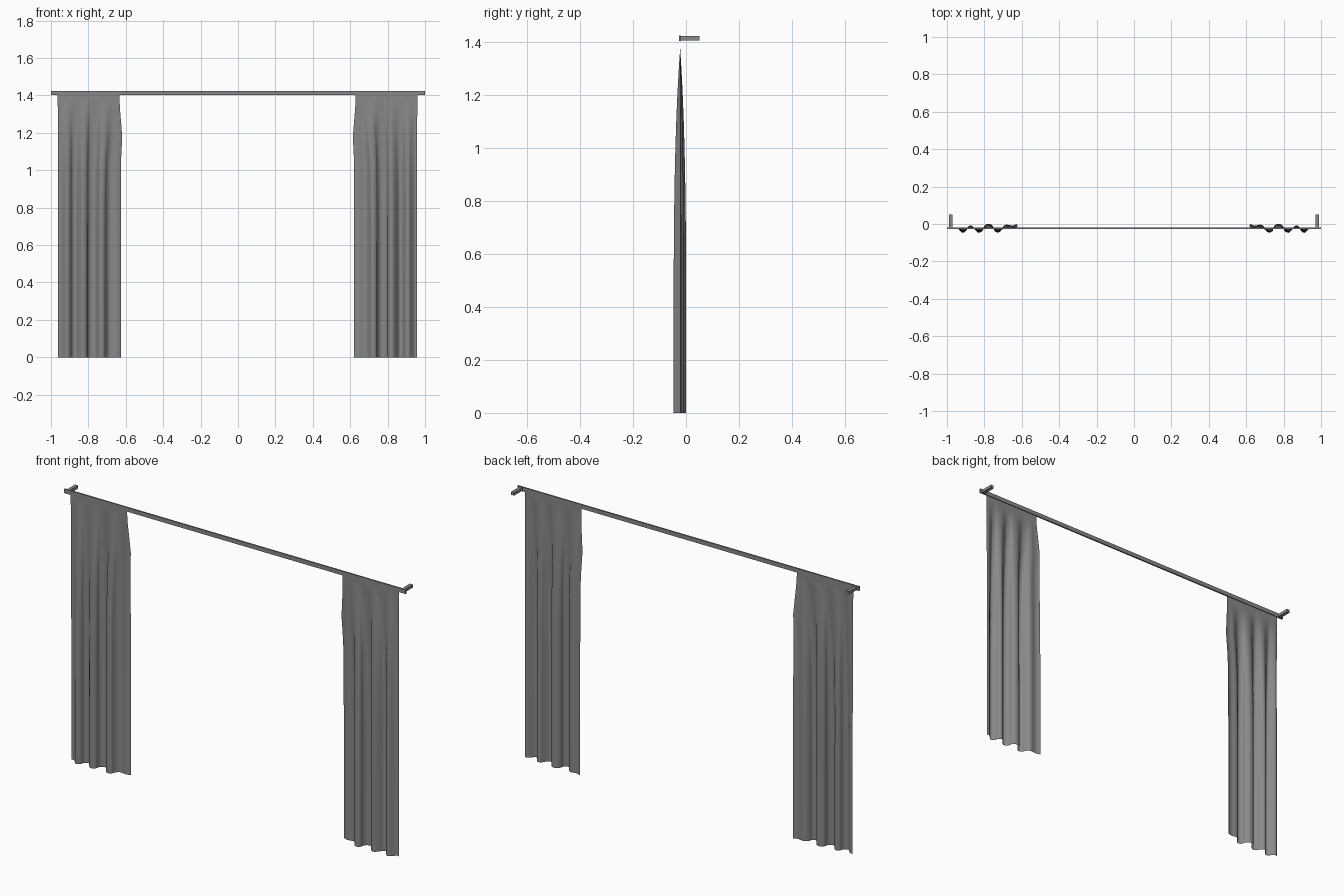
import bpy, bmesh
from mathutils import Vector

cube = bpy.data.objects.get("Cube")
if cube:
    bpy.data.objects.remove(cube, do_unlink=True)


def make_material(name, colour):
    mat = bpy.data.materials.new(name)
    mat.use_nodes = True
    mat.diffuse_color = colour
    mat.node_tree.nodes["Principled BSDF"].inputs["Base Color"].default_value = colour
    return mat


grey = make_material("plain grey", (0.25, 0.25, 0.25, 1))

RAIL_Y = -0.022
TOP = 1.405
FOLD_START = 1.375


def finish(bm, name):
    mesh = bpy.data.meshes.new(name)
    bm.to_mesh(mesh)
    bm.free()
    mesh.materials.append(grey)
    obj = bpy.data.objects.new(name, mesh)
    bpy.context.collection.objects.link(obj)
    return obj


def box(name, low, high):
    low, high = Vector(low), Vector(high)
    bm = bmesh.new()
    bmesh.ops.create_cube(bm, size=1)
    for v in bm.verts:
        v.co = (low + high) / 2 + v.co * (high - low)
    return finish(bm, name)


def smooth_path(points, steps):
    """Catmull-Rom curve through the points."""
    pts = [Vector(p) for p in points]
    pts = [pts[0] * 2 - pts[1]] + pts + [pts[-1] * 2 - pts[-2]]
    path = []
    for a, b, c, d in zip(pts, pts[1:], pts[2:], pts[3:]):
        for i in range(steps):
            t = i / steps
            path.append((b * 2 + (c - a) * t + (a * 2 - b * 5 + c * 4 - d) * t**2
                         + (b * 3 - a - c * 3 + d) * t**3) / 2)
    return path + [pts[-2]]


# Hem outline of one curtain: three deep folds and a loose inner edge
hem = smooth_path([
    (.62, 0), (.645, -.008), (.68, -.004), (.70, -.02), (.708, -.038),
    (.725, -.046), (.742, -.036), (.746, -.018), (.76, -.002), (.78, 0),
    (.797, -.012), (.803, -.035), (.825, -.047), (.845, -.03),
    (.858, -.012), (.872, -.008), (.885, -.018), (.892, -.036),
    (.912, -.047), (.93, -.03), (.945, -.018), (.957, -.02)], 4)


def curtain(name, side, shift):
    """Thin cloth: folded at the hem, flattening towards the rail."""
    bm = bmesh.new()
    rows, count = 30, len(hem)
    grid = []
    for r in range(rows + 1):
        z = TOP * (1 - (1 - r / rows) ** 2)
        rise = min(z / FOLD_START, 1)
        depth = 1 - rise ** 4
        row = []
        for i, p in enumerate(hem):
            u = i / (count - 1)
            flat_x = 0.628 + 0.331 * u
            blend = rise ** 6
            x = p.x * (1 - blend) + flat_x * blend
            # soft bulge of the inner edge just below the rail
            x -= 0.009 * (1 - u) ** 4 * max(0, 1 - abs(z - 1.18) / 0.15)
            y = RAIL_Y + (p.y - RAIL_Y) * depth
            row.append(bm.verts.new((side * (x + shift), y, z)))
        grid.append(row)
    for low, high in zip(grid, grid[1:]):
        for i in range(count - 1):
            face = [low[i], low[i + 1], high[i + 1], high[i]]
            bm.faces.new(face if side > 0 else face[::-1])
    for f in bm.faces:
        f.smooth = True
    return finish(bm, name)


curtain("left_curtain", 1, 0)
curtain("right_curtain", -1, 0.005)

# Flat rail with a wall bracket near each end
box("rail", (-1, -0.026, 1.402), (1, -0.018, 1.424))
for side, label in ((1, "left"), (-1, "right")):
    box(label + "_bracket", (side * 0.98 - 0.009, -0.02, 1.405),
        (side * 0.98 + 0.009, 0.05, 1.421))
